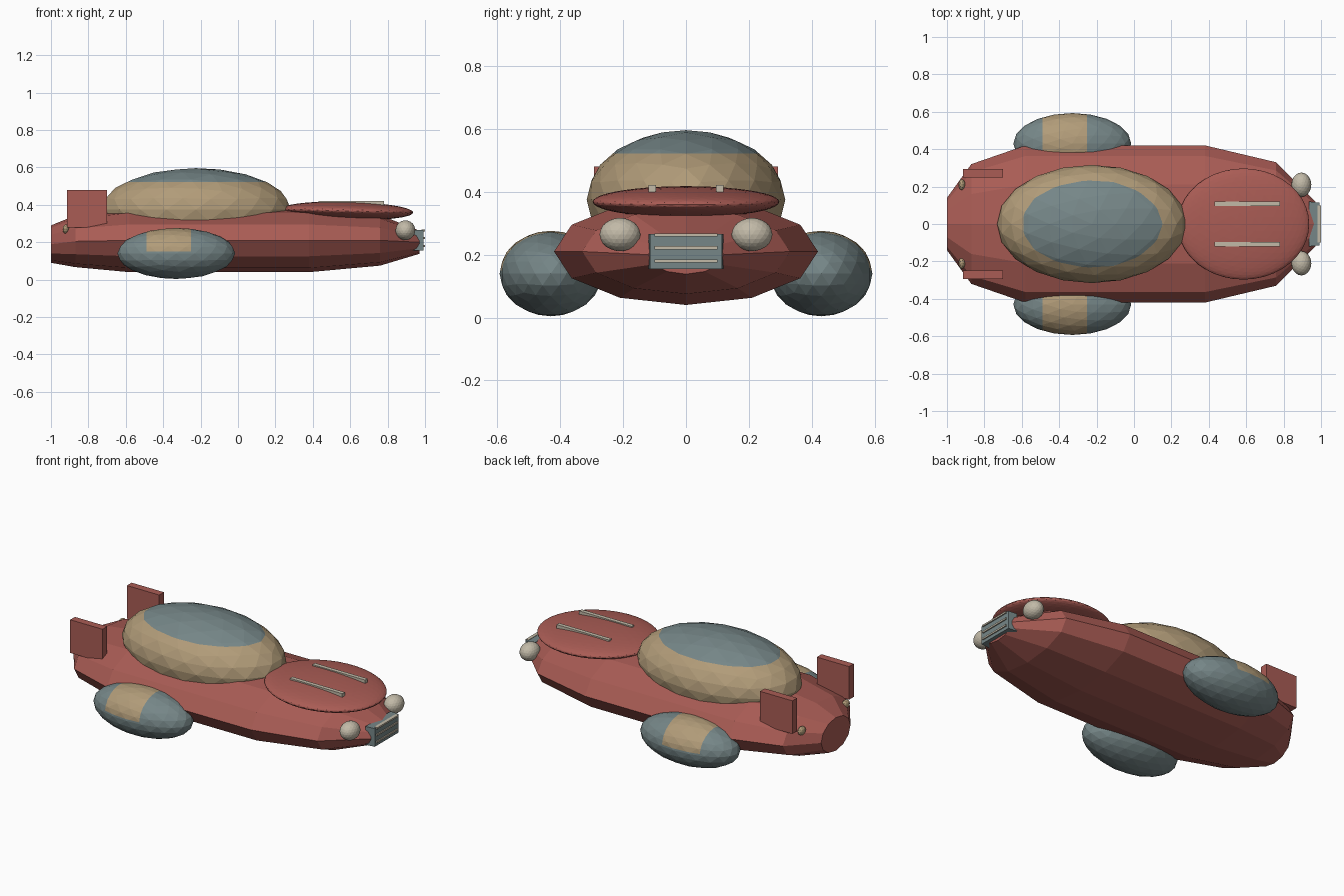
import bpy, bmesh, math
from mathutils import Vector, Matrix

if "Cube" in bpy.data.objects:
    bpy.data.objects.remove(bpy.data.objects["Cube"])


def material(name, rgb):
    m = bpy.data.materials.new(name)
    m.diffuse_color = (*rgb, 1)
    m.use_nodes = True
    m.node_tree.nodes["Principled BSDF"].inputs["Base Color"].default_value = m.diffuse_color
    return m


RED = material("dusty red", (0.40, 0.107, 0.09))
SLATE = material("slate grey", (0.18, 0.24, 0.245))
TAN = material("tan", (0.44, 0.33, 0.19))
CREAM = material("cream", (0.54, 0.49, 0.39))


def finish(name, bm, *mats):
    bmesh.ops.recalc_face_normals(bm, faces=bm.faces)
    mesh = bpy.data.meshes.new(name)
    bm.to_mesh(mesh)
    bm.free()
    for m in mats:
        mesh.materials.append(m)
    ob = bpy.data.objects.new(name, mesh)
    bpy.context.collection.objects.link(ob)
    return ob


def ellipsoid(loc, radii, detail=3, tilt=0):
    bm = bmesh.new()
    bmesh.ops.create_icosphere(bm, subdivisions=detail, radius=1)
    mat = Matrix.Translation(loc) @ Matrix.Rotation(tilt, 4, 'Y') @ Matrix.Diagonal((*radii, 1))
    bm.transform(mat)
    return bm


def cut(bm, point, normal):
    geom = bm.verts[:] + bm.edges[:] + bm.faces[:]
    bmesh.ops.bisect_plane(bm, geom=geom, plane_co=point, plane_no=normal)


def box(name, lo, hi, mat, taper=1.0):
    bm = bmesh.new()
    bmesh.ops.create_cube(bm, size=1)
    for v in bm.verts:
        k = taper if v.co.x > 0 else 1
        c = Vector((v.co.x, v.co.y * k, v.co.z))
        v.co = [(a + b) / 2 + (b - a) * t for a, b, t in zip(lo, hi, c)]
    return finish(name, bm, mat)


# Hull: twelve-sided sections lofted nose to tail (x, half width, centre z, half height)
sections = [(-1.0, 0.14, 0.19, 0.10), (-0.87, 0.32, 0.205, 0.138),
            (-0.58, 0.42, 0.21, 0.17), (0.38, 0.42, 0.21, 0.17),
            (0.76, 0.33, 0.21, 0.135), (0.97, 0.12, 0.20, 0.062)]
bm = bmesh.new()
rings = []
for x, hw, cz, hh in sections:
    rings.append([bm.verts.new((x, hw * math.cos(i * math.pi / 6), cz + hh * math.sin(i * math.pi / 6)))
                  for i in range(12)])
for a, b in zip(rings, rings[1:]):
    for i in range(12):
        j = (i + 1) % 12
        bm.faces.new((a[i], a[j], b[j], b[i]))
bm.faces.new(rings[0])
bm.faces.new(rings[-1])
finish("hull", bm, RED)

# Canopy: tan sides with a slate roof
bm = ellipsoid((-0.225, 0, 0.375), (0.507, 0.316, 0.221))
cut(bm, (0, 0, 0.522), (0, 0, 1))
for f in bm.faces:
    f.material_index = int(f.calc_center_median().z > 0.522)
finish("canopy", bm, TAN, SLATE)

# Hood disc
finish("hood_disc", ellipsoid((0.585, 0, 0.368), (0.352, 0.297, 0.049), 4, math.radians(1.5)), RED)

for side, s in (("left", 1), ("right", -1)):
    # Side pod with a tan patch across its top
    bm = ellipsoid((-0.33, s * 0.43, 0.14), (0.315, 0.163, 0.136))
    for p, n in (((-0.49, 0, 0), (1, 0, 0)), ((-0.25, 0, 0), (1, 0, 0)), ((0, 0, 0.15), (0, 0, 1))):
        cut(bm, p, n)
    for f in bm.faces:
        c = f.calc_center_median()
        f.material_index = int(-0.49 < c.x < -0.25 and c.z > 0.15)
    finish(side + "_pod", bm, SLATE, TAN)

    # Headlight and small tail lamp
    finish(side + "_headlight", ellipsoid((0.895, s * 0.21, 0.264), (0.053, 0.065, 0.053)), CREAM)
    finish(side + "_tail_lamp", ellipsoid((-0.92, s * 0.21, 0.27), (0.018, 0.03, 0.026), 2), TAN)

    # Tail fin
    y0, y1 = sorted((s * 0.248, s * 0.293))
    box(side + "_fin", (-0.915, y0, 0.28), (-0.70, y1, 0.48), RED)

    # Hood strip
    box(side + "_hood_strip", (0.43, s * 0.108 - 0.012, 0.395), (0.78, s * 0.108 + 0.012, 0.421), CREAM)

# Grille block with three bars
box("grille", (0.935, -0.12, 0.155), (0.993, 0.12, 0.265), SLATE, 0.95)
for i, z in enumerate((0.18, 0.222, 0.262)):
    box(f"grille_bar_{i + 1}", (0.98, -0.1, z - 0.005), (1.0, 0.1, z + 0.005), CREAM)
